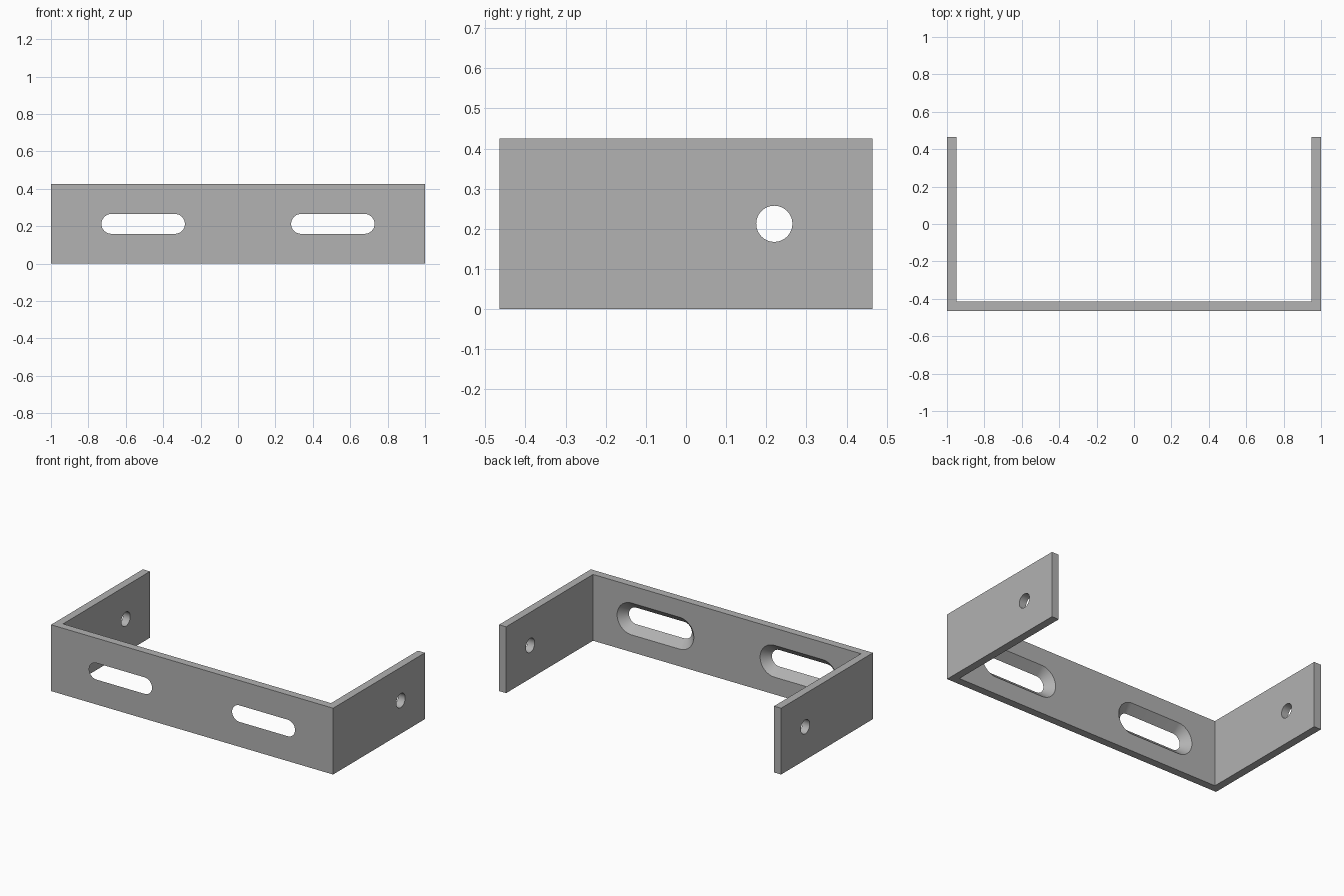
import bpy
import bmesh
from math import sin, cos, pi, radians
from mathutils import Vector

W, D, H, T = 1.0, 0.465, 0.425, 0.05      # half width, half depth, height, wall
MID = H / 2
SLOT_X, SLOT_HALF = 0.507, 0.17           # slot centre and half straight length
R_FRONT, R_BACK = 0.053, 0.102            # slot radius at the front and inner faces
HOLE_Y, HOLE_R = 0.22, 0.045

old = bpy.data.objects.get("Cube")
if old:
    bpy.data.objects.remove(old, do_unlink=True)

steel = bpy.data.materials.new("grey steel")
steel.use_nodes = True
grey = (0.445, 0.445, 0.445, 1)
steel.diffuse_color = grey
steel.node_tree.nodes["Principled BSDF"].inputs["Base Color"].default_value = grey


def loft(name, rings):
    """Solid between two matching closed outlines."""
    bm = bmesh.new()
    a, b = [[bm.verts.new(p) for p in ring] for ring in rings]
    n = len(a)
    bm.faces.new(a)
    bm.faces.new(b)
    for i in range(n):
        j = (i + 1) % n
        bm.faces.new((a[i], a[j], b[j], b[i]))
    bmesh.ops.recalc_face_normals(bm, faces=bm.faces)
    mesh = bpy.data.meshes.new(name)
    bm.to_mesh(mesh)
    bm.free()
    mesh.materials.append(steel)
    obj = bpy.data.objects.new(name, mesh)
    bpy.context.collection.objects.link(obj)
    return obj


def slot_ring(cx, y, r, steps=24):
    """Round-ended slot outline in an upright plane."""
    ring = []
    for side, start in ((1, -pi / 2), (-1, pi / 2)):
        for i in range(steps + 1):
            t = start + pi * i / steps
            ring.append(Vector((cx + side * SLOT_HALF + r * cos(t), y, MID + r * sin(t))))
    return ring


def hole_ring(x, steps=48):
    return [Vector((x, HOLE_Y + HOLE_R * cos(2 * pi * i / steps),
                    MID + HOLE_R * sin(2 * pi * i / steps))) for i in range(steps)]


# U-shaped bracket body
i, f = W - T, -D + T
outline = [(-W, -D), (W, -D), (W, D), (i, D), (i, f), (-i, f), (-i, D), (-W, D)]
bracket = loft("bracket", [[Vector((x, y, z)) for x, y in outline] for z in (0, H)])

# Flared slots in the front wall, extended past both faces
e = 0.01
slope = (R_BACK - R_FRONT) / T
cutters = [loft("slot_cutter", [slot_ring(s * SLOT_X, -D - e, R_FRONT - slope * e),
                                slot_ring(s * SLOT_X, f + e, R_BACK + slope * e)])
           for s in (-1, 1)]

# Round holes in the side arms
cutters += [loft("hole_cutter", [hole_ring(s * (W + e)), hole_ring(s * (i - e))])
            for s in (-1, 1)]

# Cut the openings and discard the cutters
for cutter in cutters:
    cutter.hide_render = True
    mod = bracket.modifiers.new("opening", 'BOOLEAN')
    mod.operation = 'DIFFERENCE'
    mod.solver = 'EXACT'
    mod.object = cutter

for o in bpy.context.selected_objects:
    o.select_set(False)
bpy.context.view_layer.objects.active = bracket
bracket.select_set(True)
for mod in list(bracket.modifiers):
    bpy.ops.object.modifier_apply(modifier=mod.name)
for cutter in cutters:
    bpy.data.objects.remove(cutter, do_unlink=True)
bpy.ops.object.shade_smooth_by_angle(angle=radians(30))
